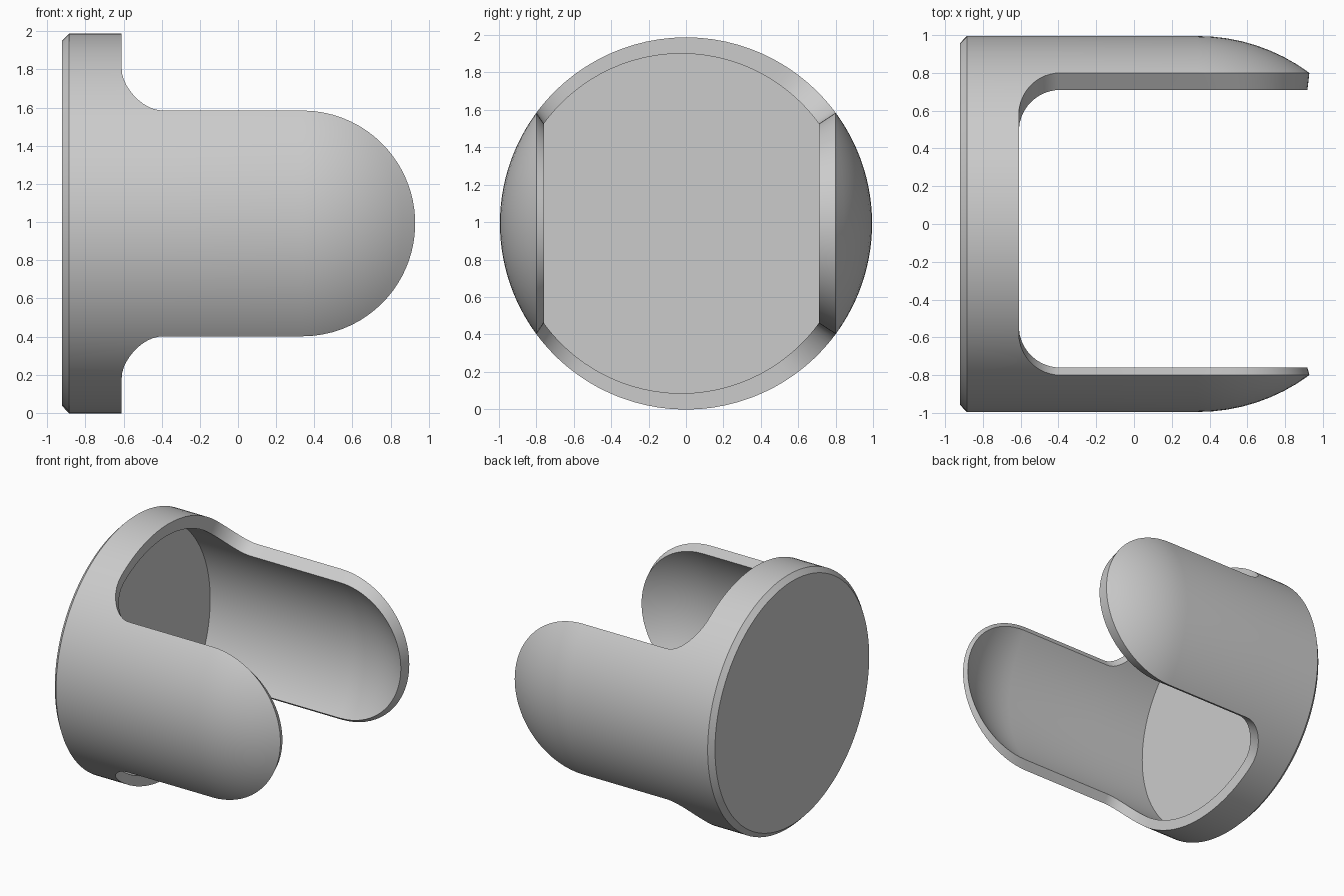
import bpy, bmesh, math

cube = bpy.data.objects.get("Cube")
if cube:
    bpy.data.objects.remove(cube, do_unlink=True)

SEG = 40          # columns in each sector
DOME = 8          # rows on the domed tips
LIP_X = -0.61     # height of the cup lip along the axis
FILLET = 0.22     # rounded corner between lip and prongs
AXIS_Z = 0.993


def lip(y, half):
    """Axial position of the lip, rising into a fillet beside the prongs."""
    d = min(max(abs(y) - (half - FILLET), 0), FILLET)
    return LIP_X + FILLET - math.sqrt(FILLET ** 2 - d ** 2)


def skin(bm, base, radius, half, dome_x, shift_y):
    """Cup wall with two domed prongs; returns columns of vertices by sector."""
    crit = math.acos(half / radius)
    sectors = []
    for k in range(4):
        prong = k % 2 == 0
        span = crit if prong else math.pi / 2 - crit
        columns = []
        for i in range(SEG + 1):
            a = k * math.pi / 2 + span * math.sin(math.pi * (i / SEG - 0.5))
            c, s = math.cos(a), math.sin(a)
            rows = list(base)
            if prong:
                rows += [(LIP_X + FILLET, radius), (dome_x, radius)]
                top = math.acos(min(1, half / (radius * abs(c))))
                for j in range(1, DOME + 1):
                    p = top * j / DOME
                    rows.append((dome_x + radius * math.sin(p), radius * math.cos(p)))
            else:
                rows.append((lip(radius * c, half), radius))
            columns.append([bm.verts.new((x, r * c + shift_y, r * s + AXIS_Z))
                            for x, r in rows])
        for a, b in zip(columns, columns[1:]):
            for j in range(len(a) - 1):
                bm.faces.new((a[j], a[j + 1], b[j + 1], b[j]))
        sectors.append(columns)
    # round end disc
    bm.faces.new([col[0] for sec in sectors for col in sec[:-1]])
    return sectors


bm = bmesh.new()
outer = skin(bm, [(-0.922, 0.957), (-0.885, 0.995)], 0.995, 0.8, 0.337, 0)
inner = skin(bm, [(-0.86, 0.908)], 0.908, 0.735, 0.385, -0.025)

# rim joining the outer and inner walls
for k in range(4):
    o, n = outer[k], inner[k]
    for i in range(SEG):
        bm.faces.new((o[i][-1], o[i + 1][-1], n[i + 1][-1], n[i][-1]))
    o2, n2 = outer[(k + 1) % 4], inner[(k + 1) % 4]
    bm.faces.new((o[-1][-1], o2[0][-1], n2[0][-1], n[-1][-1]))

bmesh.ops.remove_doubles(bm, verts=bm.verts, dist=0.0004)
bmesh.ops.recalc_face_normals(bm, faces=bm.faces)
mesh = bpy.data.meshes.new("pronged_cup")
bm.to_mesh(mesh)
bm.free()

# plain grey finish
grey = bpy.data.materials.new("light_grey")
grey.use_nodes = True
grey.diffuse_color = (0.6, 0.6, 0.6, 1)
grey.node_tree.nodes["Principled BSDF"].inputs["Base Color"].default_value = (0.6, 0.6, 0.6, 1)
mesh.materials.append(grey)

cup = bpy.data.objects.new("pronged_cup", mesh)
bpy.context.collection.objects.link(cup)
bpy.ops.object.select_all(action='DESELECT')
bpy.context.view_layer.objects.active = cup
cup.select_set(True)
bpy.ops.object.shade_smooth_by_angle(angle=math.radians(30))
